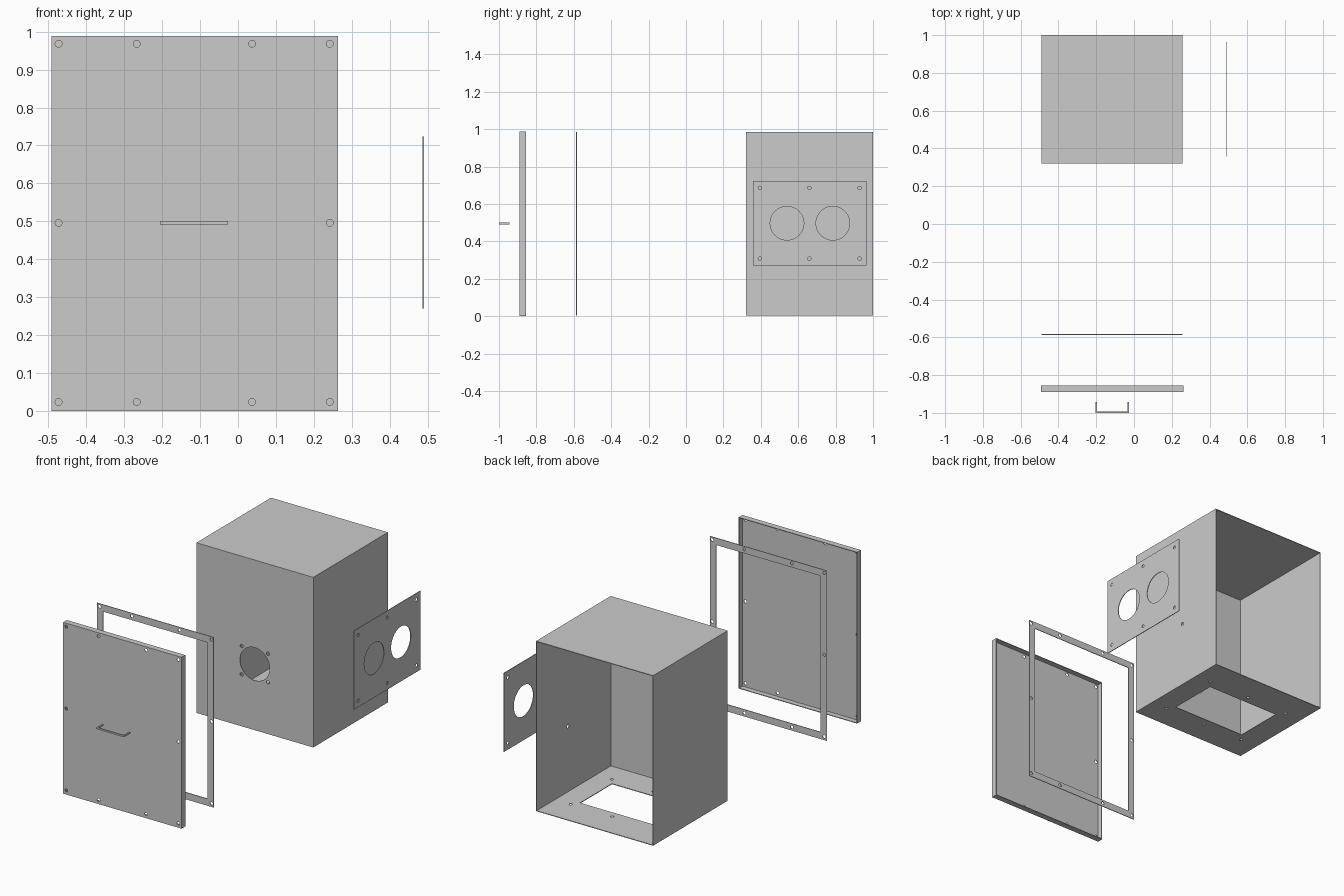
import bpy
from math import cos, sin, tau
from mathutils import Matrix

if "Cube" in bpy.data.objects:
    bpy.data.objects.remove(bpy.data.objects["Cube"])

T = 0.004  # sheet thickness
# local (u, v, normal) -> world axes for each panel plane
AXES = {
    'front': Matrix(((1, 0, 0), (0, 0, -1), (0, 1, 0))).to_4x4(),
    'side': Matrix(((0, 0, 1), (1, 0, 0), (0, 1, 0))).to_4x4(),
    'flat': Matrix.Identity(4),
}


def rect(u0, u1, v0, v1):
    return [(u0, v0), (u1, v0), (u1, v1), (u0, v1)]


def circle(u, v, r, n=16):
    return [(u + r * cos(tau * i / n), v + r * sin(tau * i / n)) for i in range(n)]


def panel(name, plane, pos, outline, holes=(), t=T):
    """Flat sheet with cut-outs, centred at pos along its plane's normal axis."""
    cu = bpy.data.curves.new(name, 'CURVE')
    cu.dimensions, cu.fill_mode, cu.extrude = '2D', 'BOTH', t / 2
    for loop in [outline, *holes]:
        sp = cu.splines.new('POLY')
        sp.points.add(len(loop) - 1)
        for p, (u, v) in zip(sp.points, loop):
            p.co = (u, v, 0, 1)
        sp.use_cyclic_u = True
    ob = bpy.data.objects.new(name, cu)
    bpy.context.collection.objects.link(ob)
    select([ob])
    bpy.ops.object.convert(target='MESH')
    ob = bpy.context.object
    n = -pos if plane == 'front' else pos
    ob.data.transform(AXES[plane] @ Matrix.Translation((0, 0, n)))
    ob.name = name
    bpy.ops.object.shade_smooth_by_angle()
    return ob


def select(obs):
    bpy.ops.object.select_all(action='DESELECT')
    for o in obs:
        o.select_set(True)
    bpy.context.view_layer.objects.active = obs[0]


def join(name, obs):
    select(obs)
    bpy.ops.object.join()
    bpy.context.object.name = name


X0, X1, Y0, Y1, Z0, Z1 = -0.49, 0.256, 0.32, 1.0, 0.004, 0.985
XC = (X0 + X1) / 2

# Enclosure: five sheets, open at the back
port = [circle(XC, 0.385, 0.095, 40)] + [
    circle(XC + sx * 0.084, 0.385 + sz * 0.082, 0.01) for sx in (-1, 1) for sz in (-1, 1)]
base_cut = [rect(-0.347, 0.122, 0.50, 0.79)] + [
    circle(-0.113 + i * 0.266, y, 0.009) for i in (-1, 0, 1) for y in (0.457, 0.833)]
join('enclosure_box', [
    panel('box_front', 'front', Y0 + T / 2, rect(X0, X1, Z0, Z1), port),
    panel('box_right', 'side', X1 - T / 2, rect(Y0 + T, Y1, Z0, Z1), [circle(0.715, 0.385, 0.009)]),
    panel('box_left', 'side', X0 + T / 2, rect(Y0 + T, Y1, Z0, Z1)),
    panel('box_top', 'flat', Z1 - T / 2, rect(X0 + T, X1 - T, Y0 + T, Y1)),
    panel('box_bottom', 'flat', Z0 + T / 2, rect(X0 + T, X1 - T, Y0 + T, Y1), base_cut),
])

# Side connector plate
plate_holes = [circle(y, 0.497, 0.09, 40) for y in (0.54, 0.785)] + [
    circle(y, z, 0.009) for y in (0.395, 0.66, 0.928) for z in (0.308, 0.686)]
panel('connector_plate', 'side', 0.488, rect(0.358, 0.964, 0.27, 0.724), plate_holes)

# Shared bolt pattern for the gasket and door
bolts = [circle(x, z, 0.009) for x in (-0.473, -0.267, 0.037, 0.242) for z in (0.024, 0.968)]
bolts += [circle(x, 0.496, 0.009) for x in (-0.473, 0.242)]

# Gasket frame
W = 0.04
panel('gasket_frame', 'front', -0.585, rect(X0, X1, Z0, Z1),
      [rect(X0 + W, X1 - W, Z0 + W, Z1 - W)] + bolts)

# Door: front sheet with a folded rim behind
D0, D1, DZ = -0.492, 0.263, 0.988
join('door_panel', [
    panel('door_sheet', 'front', -0.89 + T / 2, rect(D0, D1, 0, DZ), bolts),
    panel('door_rim', 'front', -0.871, rect(D0, D1, 0, DZ),
          [rect(D0 + T, D1 - T, T, DZ - T)], t=0.03),
])

# Handle: U-shaped bar
H0, H1, B = -0.205, -0.027, 0.008
panel('door_handle', 'flat', 0.496, [
    (H0, -0.943), (H0, -1), (H1, -1), (H1, -0.943),
    (H1 - B, -0.943), (H1 - B, -1 + B), (H0 + B, -1 + B), (H0 + B, -0.943)], t=0.009)
